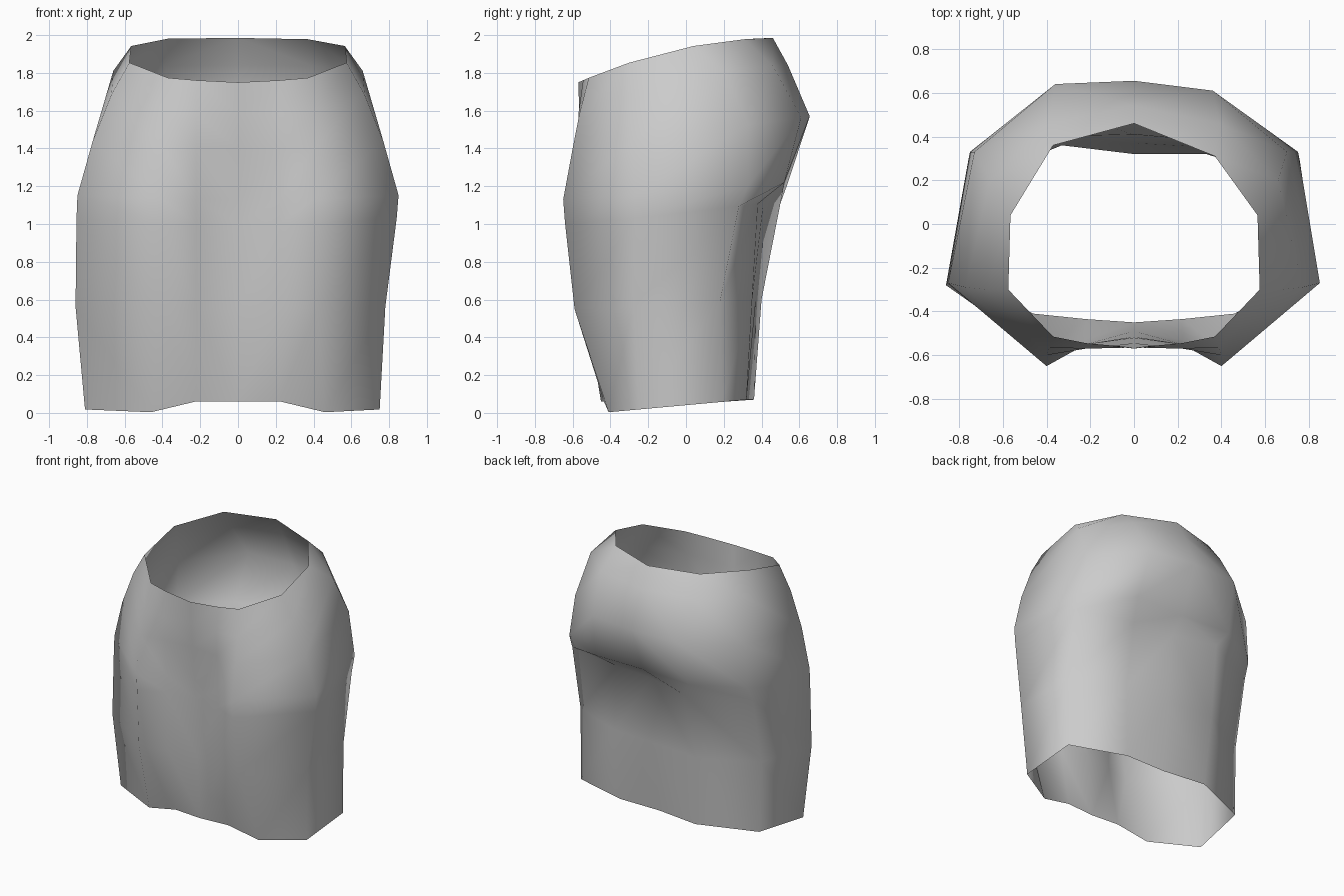
import bpy
import bmesh

cube = bpy.data.objects.get("Cube")
if cube:
    bpy.data.objects.remove(cube)


def make_material(name, value):
    mat = bpy.data.materials.new(name)
    mat.use_nodes = True
    color = (value, value, value, 1)
    mat.diffuse_color = color
    mat.node_tree.nodes["Principled BSDF"].inputs["Base Color"].default_value = color
    return mat


def ring(heights, front, front_inner, front_quarter, front_side, back_side,
         back_quarter, back, bow=0, front_lift=0,
         right_side_out=0, right_back_side_out=0, right_back_bulge=0):
    """Return a closed loop of points from a half outline.

    heights is the height at the front and at the back; the loop tilts
    between them and arches by bow at the sides. The right_ values move
    single points of the mirrored half.
    """
    inner = (0.22, front_inner)
    left = [inner, front_quarter, front_side, back_side, back_quarter]
    right = [inner, front_quarter,
             (front_side[0] + right_side_out, front_side[1]),
             (back_side[0] + right_back_side_out, back_side[1]),
             (back_quarter[0], back_quarter[1] + right_back_bulge)]
    outline = [(0, front)] + left + [(0, back)]
    outline += [(-x, y) for x, y in reversed(right)]
    low, high = heights
    points = []
    for x, y in outline:
        t = min(max((y - front) / (back - front), 0), 1)
        z = low + (high - low) * t + bow * t * (1 - t)
        if y < 0 and abs(x) <= inner[0]:
            z += front_lift
        points.append((x, y, z))
    return points


# Cross-sections of the skirt from hem to waist
hem = ring(heights=(0, 0.07), front=-0.45, front_inner=-0.435,
           front_quarter=(0.46, -0.41), front_side=(0.75, -0.25),
           back_side=(0.75, 0.19), back_quarter=(0.33, 0.32), back=0.32,
           front_lift=0.06, right_side_out=0.06, right_back_bulge=0.04)

thigh = ring(heights=(0.55, 0.6), front=-0.49, front_inner=-0.53,
             front_quarter=(0.42, -0.59), front_side=(0.78, -0.28),
             back_side=(0.76, 0.18), back_quarter=(0.36, 0.35), back=0.37,
             right_side_out=0.08, right_back_bulge=0.05)

under_seat = ring(heights=(1.0, 1.11), front=-0.515, front_inner=-0.55,
                  front_quarter=(0.4, -0.64), front_side=(0.84, -0.27),
                  back_side=(0.76, 0.28), back_quarter=(0.32, 0.38), back=0.41,
                  right_side_out=0.015, right_back_bulge=0.12)

hip = ring(heights=(1.13, 1.22), front=-0.52, front_inner=-0.55,
           front_quarter=(0.4, -0.65), front_side=(0.85, -0.27),
           back_side=(0.75, 0.33), back_quarter=(0.4, 0.52), back=0.52,
           right_back_bulge=0.02)

seat = ring(heights=(1.4, 1.57), front=-0.545, front_inner=-0.57,
            front_quarter=(0.4, -0.6), front_side=(0.77, -0.29),
            back_side=(0.7, 0.33), back_quarter=(0.36, 0.61), back=0.655,
            right_back_side_out=0.03, right_back_bulge=0.03)

upper_hip = ring(heights=(1.58, 1.84), front=-0.565, front_inner=-0.57,
                 front_quarter=(0.39, -0.565), front_side=(0.67, -0.3),
                 back_side=(0.66, 0.2), back_quarter=(0.39, 0.46), back=0.54,
                 bow=0.24)

waist = ring(heights=(1.75, 1.985), front=-0.57, front_inner=-0.545,
             front_quarter=(0.37, -0.515), front_side=(0.575, -0.3),
             back_side=(0.565, 0.04), back_quarter=(0.37, 0.31), back=0.46,
             bow=0.22, right_back_bulge=0.05)


# Skirt: an open tube joining neighbouring cross-sections, with the
# diagonals of both halves rising from front to back
bm = bmesh.new()
loops = [[bm.verts.new(p) for p in section] for section in
         (hem, thigh, under_seat, hip, seat, upper_hip, waist)]
for lower, upper in zip(loops, loops[1:]):
    count = len(lower)
    for i in range(count):
        j = (i + 1) % count
        a, b, c, d = lower[i], lower[j], upper[j], upper[i]
        if i < count // 2:
            triangles = (a, b, c), (a, c, d)
        else:
            triangles = (a, b, d), (b, c, d)
        for corners in triangles:
            bm.faces.new(corners).smooth = True

mesh = bpy.data.meshes.new("skirt")
bm.to_mesh(mesh)
bm.free()
mesh.materials.append(make_material("grey cloth", 0.6))
skirt = bpy.data.objects.new("skirt", mesh)
bpy.context.scene.collection.objects.link(skirt)
